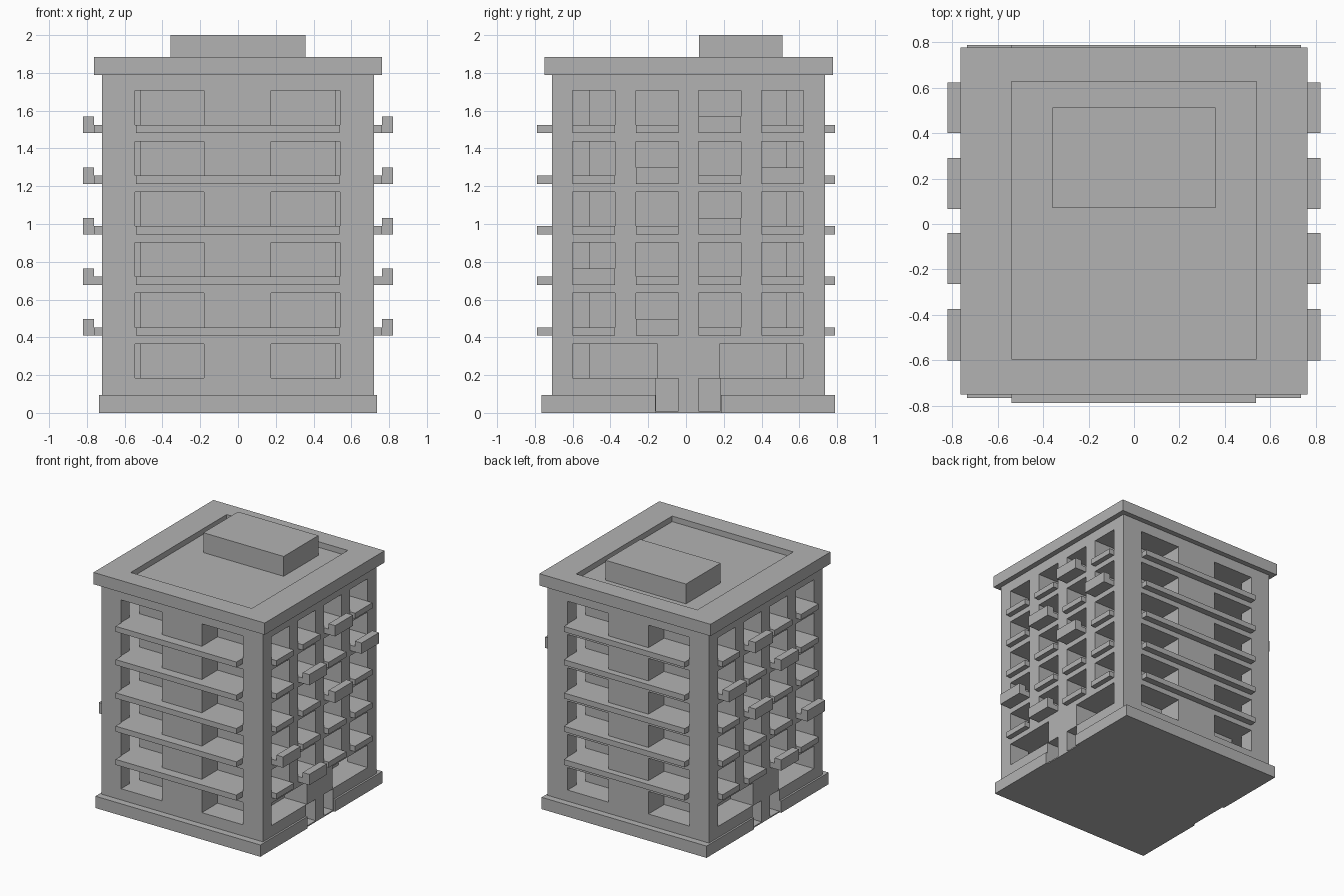
import bpy
import bmesh

old = bpy.data.objects.get("Cube")
if old:
    bpy.data.objects.remove(old, do_unlink=True)

GREY = (0.45, 0.45, 0.45, 1.0)
concrete = bpy.data.materials.new("concrete_grey")
concrete.use_nodes = True
concrete.diffuse_color = GREY
concrete.node_tree.nodes["Principled BSDF"].inputs["Base Color"].default_value = GREY


def boxes(name, spans, helper=False):
    """One object made of boxes, each given as x, y and z ranges."""
    bm = bmesh.new()
    for xs, ys, zs in spans:
        made = bmesh.ops.create_cube(bm, size=1)
        for v in made["verts"]:
            v.co = [r[0] if c < 0 else r[1] for c, r in zip(v.co, (xs, ys, zs))]
    mesh = bpy.data.meshes.new(name)
    bm.to_mesh(mesh)
    bm.free()
    mesh.materials.append(concrete)
    obj = bpy.data.objects.new(name, mesh)
    bpy.context.collection.objects.link(obj)
    if helper:
        obj.hide_render = True
        obj.hide_set(True)
        obj.display_type = 'WIRE'
    return obj


def cut(obj, cutter):
    mod = obj.modifiers.new("cut_" + cutter.name, 'BOOLEAN')
    mod.operation = 'DIFFERENCE'
    mod.solver = 'EXACT'
    mod.object = cutter


def sided(a, b, side):
    """Range a..b, mirrored when side is -1."""
    return (a, b) if side > 0 else (-b, -a)


# Main dimensions
HALF_X, FRONT, BACK = 0.72, -0.71, 0.735
DEPTH, OUT = 0.2, 0.9
SILL, STOREY, WINDOW_H = 0.185, 0.268, 0.181
wide_bays = [(-0.545, -0.18), (0.175, 0.54)]
narrow_bays = [(-0.6, -0.375), (-0.265, -0.04), (0.065, 0.29), (0.4, 0.622)]
ground_bays = [(-0.6, -0.152), (0.177, 0.622)]
door_bays = [(-0.16, -0.04), (0.065, 0.182)]


def window_z(row):
    z = SILL + STOREY * row
    return (z, z + WINDOW_H)


# Window and door recesses
end_windows = [(bay, ys, window_z(row)) for row in range(6) for bay in wide_bays
               for ys in ((-OUT, FRONT + DEPTH), (BACK - DEPTH, OUT))]
side_windows = []
for side in (-1, 1):
    xs = sided(HALF_X - DEPTH, OUT, side)
    side_windows += [(xs, bay, window_z(0)) for bay in ground_bays]
    side_windows += [(xs, bay, window_z(row)) for row in range(1, 6) for bay in narrow_bays]
    side_windows += [(xs, bay, (0.01, 0.182)) for bay in door_bays]
end_cutter = boxes("end_window_cutter", end_windows, helper=True)
side_cutter = boxes("side_window_cutter", side_windows, helper=True)

body = boxes("building_body", [((-HALF_X, HALF_X), (FRONT, BACK), (0, 1.82))])
cut(body, end_cutter)
cut(body, side_cutter)

# Plinth with a gap at each entrance
gap_cutter = boxes("entrance_gap_cutter",
                   [(sided(0.5, OUT, s), (-0.162, 0.185), (-0.1, 0.2)) for s in (-1, 1)], helper=True)
plinth = boxes("plinth", [((-0.735, 0.735), (-0.765, 0.788), (0, 0.095))])
cut(plinth, gap_cutter)

# Flat roof with a sunken terrace and a rooftop room
roof = boxes("roof_slab", [((-0.763, 0.763), (-0.75, 0.777), (1.79, 1.885))])
cut(roof, boxes("terrace_cutter", [((-0.54, 0.54), (-0.595, 0.627), (1.84, 2))], helper=True))
boxes("rooftop_room", [((-0.358, 0.358), (0.07, 0.512), (1.835, 2))])

# Long balcony slabs on front and back, small ones on the sides
for row in range(1, 6):
    top = SILL + STOREY * row
    slab_z = (top - 0.044, top)
    boxes(f"front_balcony_{row}", [((-0.54, 0.537), (-0.788, FRONT + 0.003), slab_z)])
    boxes(f"back_balcony_{row}", [((-0.54, 0.537), (BACK - 0.003, 0.788), slab_z)])
    for side, label in ((-1, "right"), (1, "left")):
        boxes(f"{label}_balconies_{row}",
              [(sided(HALF_X - 0.003, 0.763, side), bay, slab_z) for bay in narrow_bays])

# Raised planters on some side balconies, as (row, bay)
planters = [(1, 1), (2, 0), (3, 2), (4, 1), (4, 3), (5, 2)]
for side, label in ((-1, "right"), (1, "left")):
    spans = []
    for row, bay in planters:
        top = SILL + STOREY * row
        spans.append((sided(0.762, 0.821, side), narrow_bays[bay], (top - 0.044, top + 0.043)))
    boxes(f"{label}_planters", spans)
